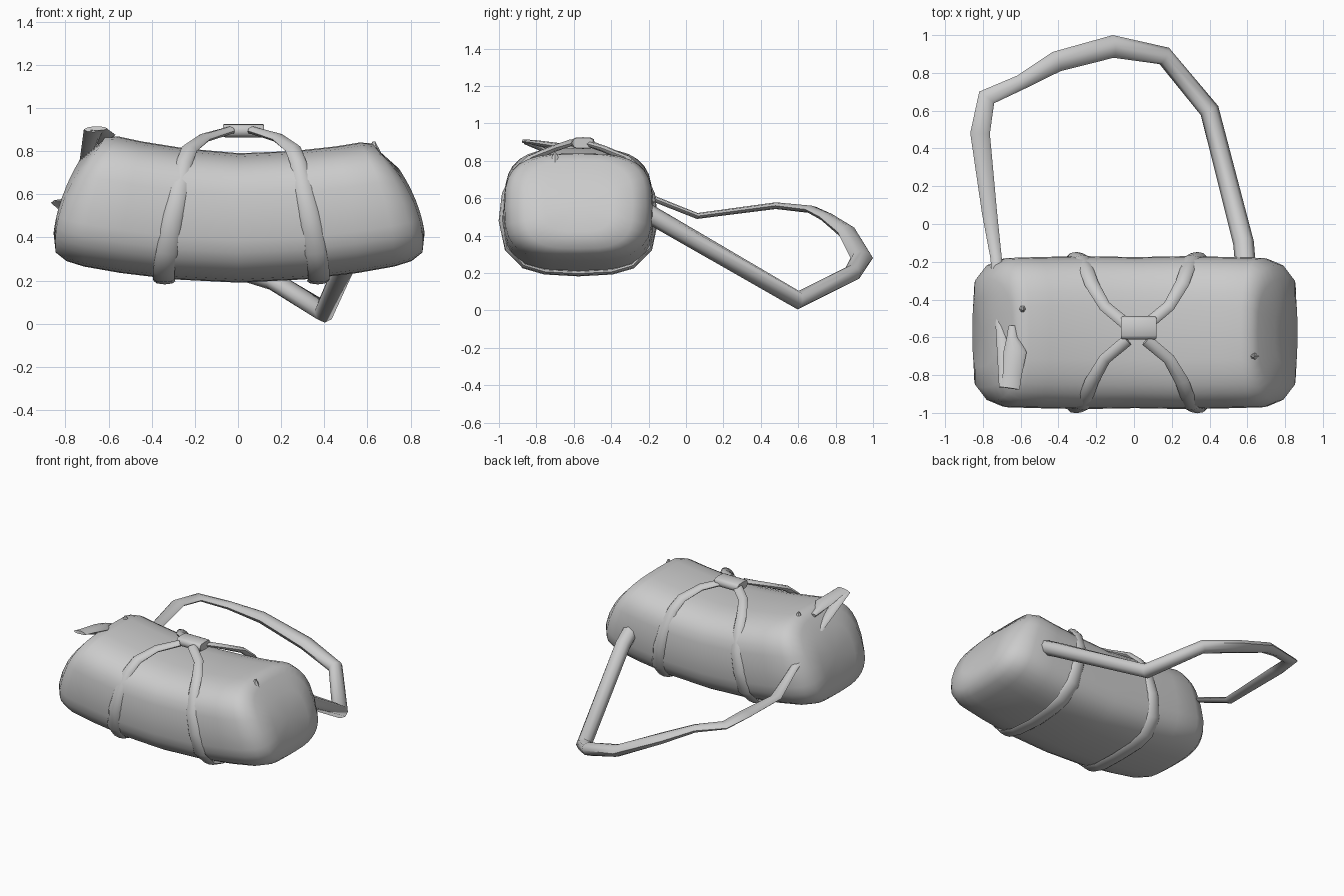
import bpy, bmesh, math
from mathutils import Vector

cube = bpy.data.objects.get("Cube")
if cube:
    bpy.data.objects.remove(cube, do_unlink=True)

grey = bpy.data.materials.new("grey_canvas")
grey.use_nodes = True
grey.diffuse_color = (0.6, 0.6, 0.6, 1)
grey.node_tree.nodes["Principled BSDF"].inputs["Base Color"].default_value = (0.6, 0.6, 0.6, 1)

YC = -0.575  # depth of the bag's centre line


def loft(name, rings, angle=50):
    """Skin a list of equal-length rings and close both ends."""
    bm = bmesh.new()
    loops = [[bm.verts.new(p) for p in ring] for ring in rings]
    n = len(loops[0])
    for a, b in zip(loops, loops[1:]):
        for i in range(n):
            j = (i + 1) % n
            bm.faces.new((a[i], a[j], b[j], b[i]))
    for loop in (loops[0], loops[-1]):
        centre = sum((v.co for v in loop), Vector()) / n
        tip = bm.verts.new(centre)
        for i in range(n):
            bm.faces.new((loop[i], loop[(i + 1) % n], tip))
    bmesh.ops.recalc_face_normals(bm, faces=bm.faces)
    mesh = bpy.data.meshes.new(name)
    bm.to_mesh(mesh)
    bm.free()
    mesh.materials.append(grey)
    obj = bpy.data.objects.new(name, mesh)
    bpy.context.collection.objects.link(obj)
    bpy.ops.object.select_all(action='DESELECT')
    obj.select_set(True)
    bpy.context.view_layer.objects.active = obj
    bpy.ops.object.shade_smooth_by_angle(angle=math.radians(angle))
    return obj


def sweep(name, path, sizes, outward, sides=8):
    """Sweep a flattened oval along a path; sizes are (half width, half thickness)."""
    pts = [Vector(p) for p in path]
    rings = []
    for k, p in enumerate(pts):
        before = (p - pts[max(k - 1, 0)]).normalized()
        after = (pts[min(k + 1, len(pts) - 1)] - p).normalized()
        tangent = (before + after).normalized()
        side = tangent.cross(outward(p)).normalized()
        normal = side.cross(tangent)
        w, h = sizes[k]
        rings.append([p + side * w * math.cos(a) + normal * h * math.sin(a)
                      for a in (math.tau * i / sides for i in range(sides))])
    return loft(name, rings)


# Bag body: rounded sections that lean inward towards the ends
# (bottom x, top x, bottom z, top z, half depth, bulge)
stations = [(0, 0, .19, .79, .40, 0), (.3, .25, .205, .80, .405, 0),
            (.55, .45, .235, .822, .40, .02), (.72, .56, .265, .84, .395, .04),
            (.80, .62, .29, .835, .36, .05), (.85, .65, .33, .80, .29, .06),
            (.86, .74, .42, .72, .18, .02)]


def section(station, sign):
    xb, xt, zb, zt, hy, bulge = station
    if sign < 0:
        zt += 0.05 * xt
    ring = []
    for i in range(32):
        c, s = math.cos(math.tau * i / 32), math.sin(math.tau * i / 32)
        y = YC + hy * math.copysign(abs(c) ** 0.64, c)
        t = 0.5 + 0.5 * math.copysign(abs(s) ** 0.64, s)
        x = xb + (xt - xb) * t + bulge * 4 * t * (1 - t)
        ring.append((sign * x + 0.005, y, zb + (zt - zb) * t))
    return ring


loft("bag_body", [section(s, -1) for s in reversed(stations[1:])]
     + [section(s, 1) for s in stations])

# Small pinched tucks at the top corners of the bag
for name, x, y, z in (("left_tuck", .63, -.70, .81), ("right_tuck", -.59, -.45, .85)):
    rings = [[(x + r * math.cos(a), y + r * math.sin(a), z + dz)
              for a in (math.tau * i / 6 for i in range(6))]
             for r, dz in ((.045, -.04), (.006, .035))]
    loft(name, rings)

# Carry straps: each loops under the bag and rises to the grip
half = [(.355, 0, .197), (.36, .18, .207), (.36, .29, .238), (.345, .38, .33),
        (.32, .407, .48), (.29, .39, .62), (.265, .33, .745), (.24, .26, .81),
        (.17, .14, .862), (.05, .04, .897)]
half_sizes = [(.05, .015)] * 4 + [(.045, .02)] * 2 + [(.038, .02)] * 2 + [(.032, .018)] * 2
for name, sign in (("left_carry_strap", 1), ("right_carry_strap", -1)):
    path = [(sign * x + .015, YC - d, z) for x, d, z in reversed(half)]
    path += [(sign * x + .015, YC + d, z) for x, d, z in half[1:]]
    sweep(name, path, half_sizes[::-1] + half_sizes[1:],
          lambda p: Vector((0, p.y - YC, p.z - .5)).normalized())

# Grip wrapped around the carry straps
grip = []
for x, k in ((-.07, .9), (-.06, 1), (.11, 1), (.12, .9)):
    grip.append([(x, -.55 + k * .062 * math.copysign(abs(math.cos(a)) ** .6, math.cos(a)),
                  .895 + k * .031 * math.copysign(abs(math.sin(a)) ** .6, math.sin(a)))
                 for a in (math.tau * i / 12 for i in range(12))])
loft("grip", grip)

# Long shoulder strap trailing behind the bag
up = lambda p: Vector((0, 0, 1))
sweep("shoulder_strap",
      [(.59, -.22, .53), (.58, -.10, .46), (.40, .60, .055), (.16, .89, .20),
       (-.11, .94, .28), (-.41, .86, .42), (-.60, .75, .50), (-.78, .67, .54),
       (-.815, .48, .56), (-.765, .06, .505), (-.73, -.18, .60), (-.71, -.5, .75),
       (-.67, -.86, .90)],
      [(.055, .05), (.055, .05), (.052, .05), (.05, .045), (.06, .04), (.055, .035),
       (.04, .025), (.05, .02), (.052, .018), (.04, .016), (.03, .016), (.025, .015),
       (.045, .012)], up)

# Folded loose end of the shoulder strap
sweep("strap_end",
      [(-.655, -.87, .905), (-.645, -.80, .895), (-.63, -.68, .875),
       (-.645, -.60, .855), (-.645, -.54, .84)],
      [(.05, .01), (.05, .015), (.062, .02), (.03, .02), (.02, .012)], up)
